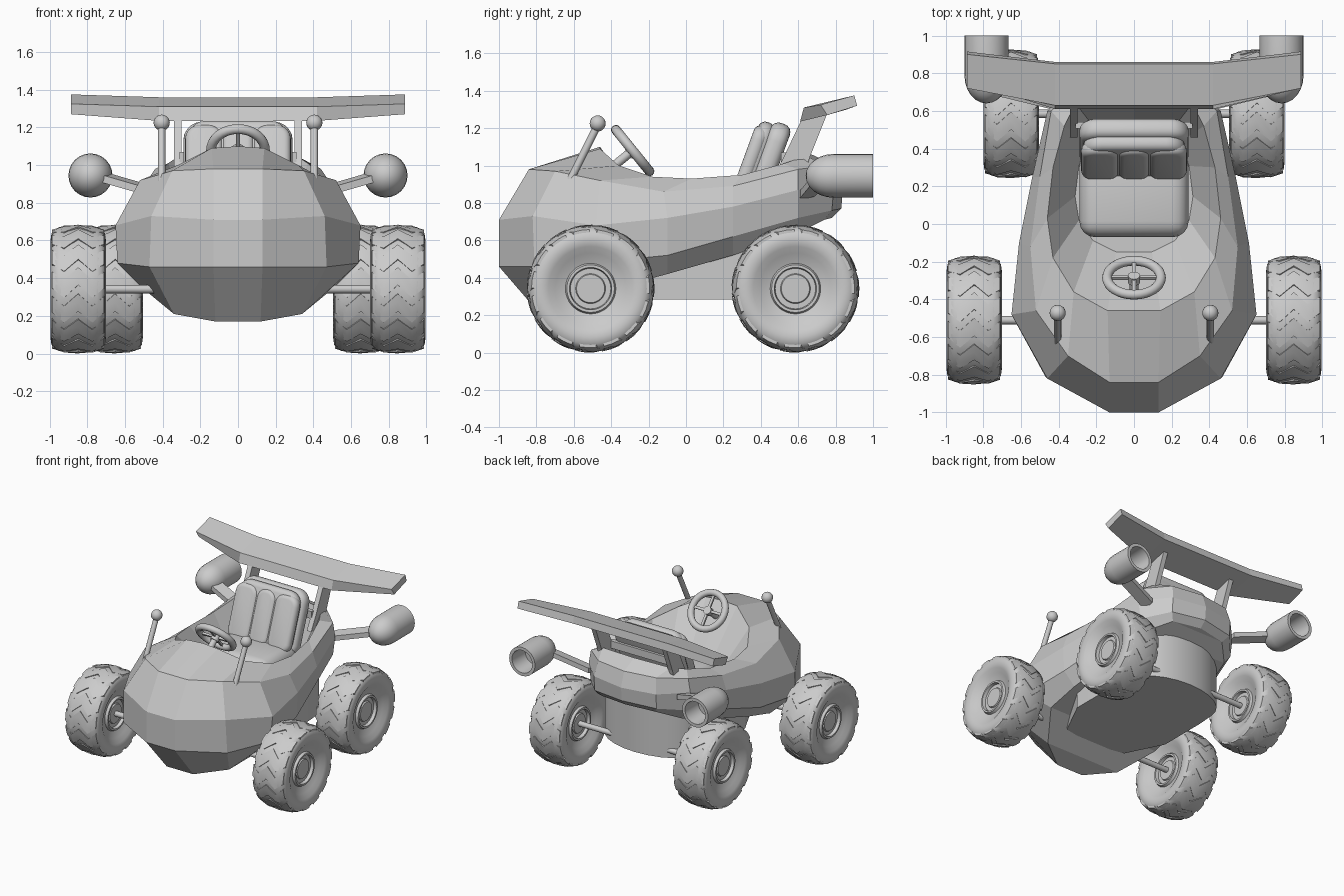
import bpy, bmesh, math
from math import pi, sin, cos
from mathutils import Matrix, Vector

if "Cube" in bpy.data.objects:
    bpy.data.objects.remove(bpy.data.objects["Cube"])


def make(name, verts, faces, matrix=Matrix(), smooth=None, bevel=0, segs=3):
    """Mesh object from verts and faces, optionally bevelled and smoothed by angle."""
    bm = bmesh.new()
    vs = [bm.verts.new(v) for v in verts]
    for f in faces:
        bm.faces.new([vs[i] for i in f])
    bmesh.ops.remove_doubles(bm, verts=bm.verts, dist=1e-5)
    bmesh.ops.recalc_face_normals(bm, faces=bm.faces)
    if bevel:
        bmesh.ops.bevel(bm, geom=bm.edges[:], offset=bevel, segments=segs,
                        profile=0.5, affect='EDGES')
    bm.transform(matrix)
    me = bpy.data.meshes.new(name)
    bm.to_mesh(me)
    bm.free()
    if smooth:
        me.polygons.foreach_set("use_smooth", [True] * len(me.polygons))
        me.set_sharp_from_angle(angle=math.radians(smooth))
    ob = bpy.data.objects.new(name, me)
    bpy.context.collection.objects.link(ob)
    return ob


def loft(name, rings, caps=True, **kw):
    """Skin closed rings of equal length."""
    n = len(rings[0])
    verts = [p for r in rings for p in r]
    faces = [(i * n + j, i * n + (j + 1) % n, (i + 1) * n + (j + 1) % n, (i + 1) * n + j)
             for i in range(len(rings) - 1) for j in range(n)]
    if caps:
        faces += [tuple(range(n)), tuple(range(len(verts) - n, len(verts)))]
    return make(name, verts, faces, **kw)


def lathe(name, profile, segs, matrix, smooth=35):
    """Revolve (radius, height) points around local z."""
    rings = [[(r * cos(2 * pi * k / segs), r * sin(2 * pi * k / segs), t)
              for k in range(segs)] for r, t in profile]
    return loft(name, rings, caps=False, matrix=matrix, smooth=smooth)


def rod(name, a, b, r, segs=12):
    a, b = Vector(a), Vector(b)
    m = Matrix.Translation(a) @ (b - a).to_track_quat('Z', 'Y').to_matrix().to_4x4()
    l = (b - a).length
    return lathe(name, [(0, 0), (r, 0), (r, l), (0, l)], segs, m)


def box(name, size, matrix, bevel=0, segs=4):
    x, y, z = (s / 2 for s in size)
    q = [(-x, -y), (x, -y), (x, y), (-x, y)]
    return loft(name, [[(*p, h) for p in q] for h in (-z, z)], matrix=matrix,
                bevel=bevel, segs=segs, smooth=50 if bevel else None)


def pillow(name, w, h, d, corner, soft, matrix):
    """Cushion in local xz with big rounded corners and soft front and back edges."""
    rings = []
    for k in range(10):
        a = (k % 5) * pi / 8
        e, y = (sin(a), -d / 2 + soft * (1 - cos(a))) if k < 5 else (cos(a), d / 2 - soft * (1 - sin(a)))
        ins = soft * (1 - e)
        r = corner - ins
        rings.append([(sx * (w / 2 - corner) + r * cos(t), y, sz * (h / 2 - corner) + r * sin(t))
                      for q, (sx, sz) in enumerate(((1, 1), (-1, 1), (-1, -1), (1, -1)))
                      for t in [(q + i / 5) * pi / 2 for i in range(6)]])
    return loft(name, rings, matrix=matrix, smooth=50)


def mirrored(half):
    return half + [(-p[0], *p[1:]) for p in half[-2:0:-1]]


# Faceted body shell: half outlines from nose to tail, stacked upwards
under = [(0, -.75, .17), (.12, -.75, .17), (.34, -.6, .21), (.51, -.36, .35), (.5, -.1, .42),
         (.44, .25, .52), (.38, .6, .64), (.24, .74, .71), (0, .78, .72)]
crease = [(0, -1, .46), (.13, -1, .46), (.47, -.81, .46), (.64, -.5, .48), (.6, -.1, .52),
          (.52, .25, .62), (.44, .6, .72), (.28, .78, .76), (0, .83, .77)]
belt = [(0, -1, .71), (.13, -1, .71), (.46, -.82, .73), (.65, -.48, .68), (.61, -.1, .72),
        (.54, .25, .78), (.46, .6, .87), (.28, .79, .88), (0, .84, .88)]
shoulder = [(0, -.84, .98), (.13, -.84, .98), (.35, -.7, .97), (.52, -.46, .92), (.55, -.12, .86),
            (.5, .25, .89), (.44, .6, .98), (.26, .76, 1.0), (0, .8, 1.0)]
rim = [(0, -.46, 1.1), (.14, -.46, 1.09), (.32, -.36, 1.0), (.43, -.18, .94), (.46, .03, .93),
       (.43, .3, .95), (.37, .52, 1.01), (.31, .64, 1.05), (0, .67, 1.06)]
well = [(x * .68, .53 + (y - .67) * .6, .68) for x, y, z in rim]
flat = lambda ring: [(0, y, z) for x, y, z in ring]
loft("body_shell", [mirrored(r) for r in (flat(under), under, crease, belt, shoulder,
                                         rim, well, flat(well))], caps=False)

# Chassis tub below the body with a rounded tail
tub = [(0, -.5), (.28, -.45), (.43, -.15), (.43, .25)]
tub += [(.42 * cos(a * pi / 12), .4 + .26 * sin(a * pi / 12)) for a in range(7)]
loft("chassis_tub", [[(*p, z) for p in mirrored(tub)] for z in (.285, .66)], smooth=25)

# Wheels: lathed tyre with rim rings, shallow chevron tread and axles
R = .342
side = [(0, .1), (.075, .1), (.08, .09), (.108, .09), (.113, .115), (.127, .115), (.135, .095),
        (.19, .115), (.225, .138), (.26, .147), (.295, .142), (.318, .125), (.329, .1), (.333, .05)]
tyre = side + [(r, -t) for r, t in side[::-1]]
zig = [(-.138, -.05, .316), (-.075, .1, .337), (0, -.1, R), (.075, .1, .337), (.138, -.05, .316)]
for label, cx, cy in (("front", .848, -.51), ("rear", .652, .585)):
    rod(label + "_axle", (-cx, cy, R), (cx, cy, R), .022)
    for s in (-1, 1):
        m = Matrix.Translation((s * cx, cy, R)) @ Matrix.Rotation(pi / 2, 4, 'Y')
        lathe(label + "_wheel", tyre, 48, m)
        verts, faces = [], []
        for k in range(15):
            b = len(verts)
            for t, off, r in zig:
                for da, rr in ((-.15, .29), (-.14, r), (0, r), (.14, r), (.15, .29)):
                    a = k * 2 * pi / 15 + off + da
                    verts.append((rr * cos(a), rr * sin(a), t))
            for i in range(4):
                for j in range(5):
                    o = b + i * 5
                    faces.append((o + j, o + (j + 1) % 5, o + 5 + (j + 1) % 5, o + 5 + j))
            faces += [tuple(range(b, b + 5)), tuple(range(b + 20, b + 25))]
        make(label + "_tread", verts, faces, matrix=m, smooth=30)

# Rear boosters on angled struts
dome = [(.117 * sin(a * pi / 12), .15 * (1 - cos(a * pi / 12))) for a in range(7)]
pod = dome + [(.117, .36), (.092, .36), (.085, .2), (0, .2)]
for s in (-1, 1):
    lathe("booster", pod, 24, Matrix.Translation((s * .783, .64, .945)) @ Matrix.Rotation(-pi / 2, 4, 'X'))
    a, b = (s * .4, .64, .845), (s * .73, .72, .94)
    loft("booster_strut", [[(x, y - .04, z - .03), (x, y + .05, z - .01),
                            (x, y + .05, z + .03), (x, y - .04, z + .01)] for x, y, z in (a, b)])

# Rear wing with upswept tips and its two uprights
mid = [(.61, 1.235), (.63, 1.31), (.85, 1.36), (.86, 1.3)]
tip = [(.755, 1.27), (.72, 1.325), (.9, 1.375), (.915, 1.32)]
loft("rear_wing", [[(x, *p) for p in sec] for x, sec in ((-.885, tip), (-.42, mid), (.42, mid), (.885, tip))])
upright = [(.46, .93), (.52, 1.04), (.62, 1.25), (.76, 1.29), (.66, 1.04), (.63, .93)]
for s in (-1, 1):
    loft("wing_upright", [[(s * x, *p) for p in upright] for x in (.3, .34)])
box("wing_crossbar", (.62, .035, .06), Matrix.Translation((0, .525, 1.04)))

# Seat: cushion, rounded back leaning rearward and three upholstered pads
box("seat_cushion", (.58, .46, .2), Matrix.Translation((0, .16, .75)), .085)
lean = Matrix.Translation((0, .43, .98)) @ Matrix.Rotation(-.35, 4, 'X')
pillow("seat_back", .58, .52, .11, .1, .045, lean)
pillow("seat_front", .54, .48, .09, .1, .04, lean @ Matrix.Translation((0, -.075, 0)))
for x, w in ((-.18, .2), (0, .17), (.18, .2)):
    pillow("seat_pad", w, .44, .08, .075, .035, lean @ Matrix.Translation((x, -.095, -.01)))

# Steering wheel with cross spokes and column
hub = Matrix.Translation((0, -.285, 1.08)) @ Matrix.Rotation(-.89, 4, 'X')
ring = [(.143 + .026 * cos(a * pi / 6), .026 * sin(a * pi / 6)) for a in range(13)]
lathe("steering_wheel", ring, 32, hub, 60)
for a in range(2):
    box("steering_spoke", (.28, .02, .016), hub @ Matrix.Rotation(a * pi / 2, 4, 'Z'))
lathe("steering_column", [(0, .015), (.032, .015), (.032, -.03), (.024, -.03), (.024, -.2), (0, -.2)], 12, hub)

# Front marker stalks with ball ends
for s in (-1, 1):
    rod("marker_stalk", (s * .405, -.64, .88), (s * .405, -.475, 1.21), .02)
    ball = [(.043 * sin(a * pi / 10), -.043 * cos(a * pi / 10)) for a in range(11)]
    lathe("marker_ball", ball, 16, Matrix.Translation((s * .405, -.472, 1.225)), 60)
